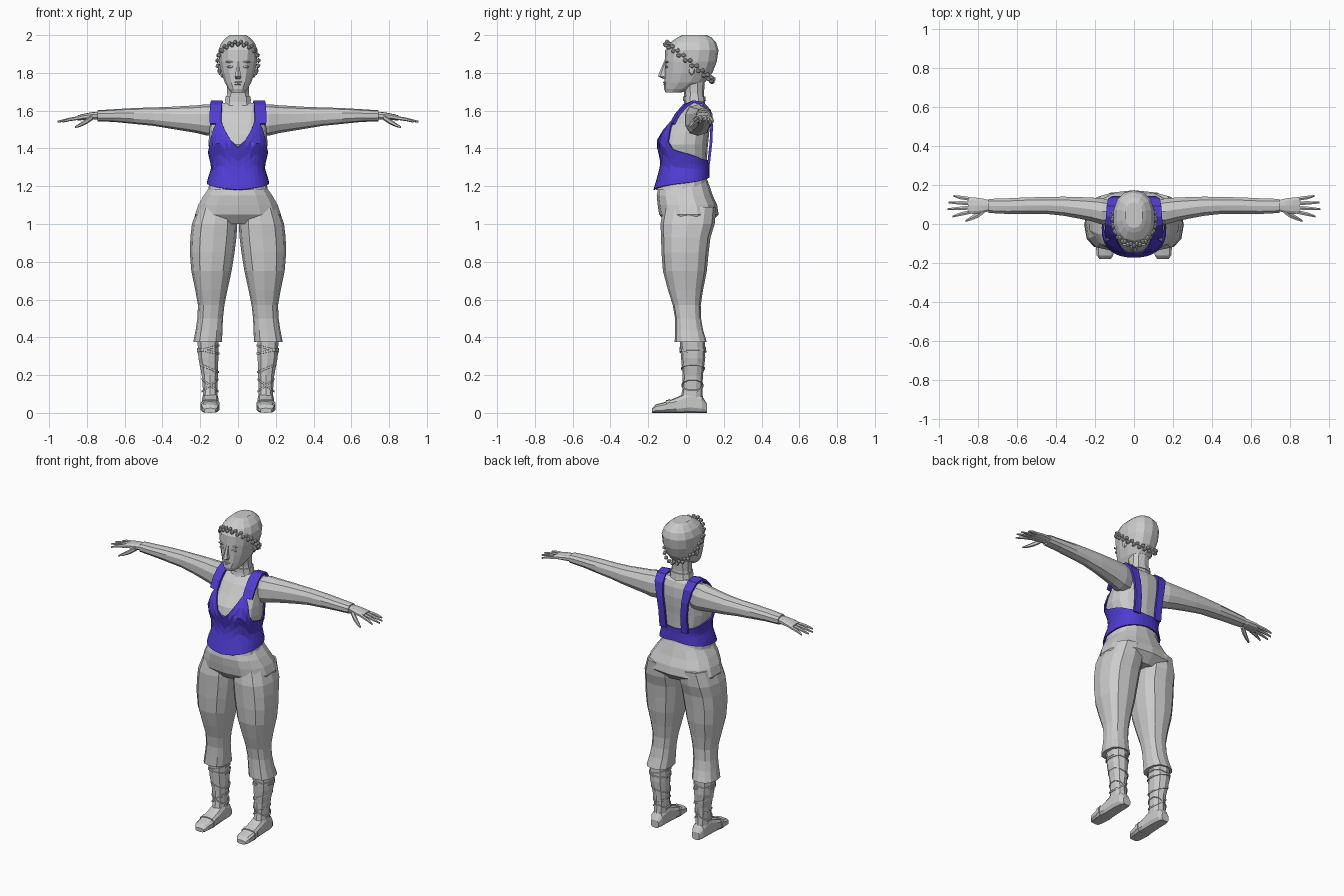
import bpy, bmesh, math
from mathutils import Vector, Matrix


def material(name, rgb):
    m = bpy.data.materials.new(name)
    m.diffuse_color = (*rgb, 1)
    return m


GREY = material("light_grey", (0.6, 0.6, 0.6))
BLUE = material("violet_blue", (0.08, 0.045, 0.65))


def finish(name, bm, mat=GREY, mirror=False, thick=0):
    bmesh.ops.recalc_face_normals(bm, faces=bm.faces)
    mesh = bpy.data.meshes.new(name)
    bm.to_mesh(mesh)
    bm.free()
    ob = bpy.data.objects.new(name, mesh)
    bpy.context.collection.objects.link(ob)
    mesh.materials.append(mat)
    if thick:
        s = ob.modifiers.new("thickness", "SOLIDIFY")
        s.thickness, s.offset = thick, 0
    if mirror:
        ob.modifiers.new("mirror", "MIRROR")
    return ob


def spow(v, p):
    return math.copysign(abs(v) ** p, v)


def ring(axis, pos, a0, a1, b0, b1, n=10, p=0.85):
    """Rounded cross-section at pos on an axis, spanning a0..a1 by b0..b1."""
    pts = []
    for i in range(n):
        t = 2 * math.pi * i / n
        a = (a0 + a1) / 2 + (a1 - a0) / 2 * spow(math.sin(t), p)
        b = (b0 + b1) / 2 - (b1 - b0) / 2 * spow(math.cos(t), p)
        pts.append(Vector({"x": (pos, a, b), "y": (a, pos, b), "z": (a, b, pos)}[axis]))
    return pts


def skin(rows, closed=True, caps=True):
    """Bridge successive rows of points with quads."""
    bm = bmesh.new()
    vs = [[bm.verts.new(p) for p in r] for r in rows]
    n = len(vs[0])
    for r, s in zip(vs, vs[1:]):
        for i in range(n if closed else n - 1):
            j = (i + 1) % n
            bm.faces.new((r[i], r[j], s[j], s[i]))
    if caps:
        bm.faces.new(vs[0])
        bm.faces.new(vs[-1])
    return bm


def loft(name, axis, rows, mirror=False, n=10, p=0.85, mat=GREY):
    return finish(name, skin([ring(axis, *r, n=n, p=p) for r in rows]), mat, mirror)


def sym(rows):
    """Turn (z, half width, front, back) into full ring extents."""
    return [(z, -w, w, f, b) for z, w, f, b in rows]


def blobs(name, items, mirror=False, sub=1):
    bm = bmesh.new()
    for loc, size in items:
        m = Matrix.Translation(loc) @ Matrix.Diagonal((*size, 1))
        bmesh.ops.create_icosphere(bm, subdivisions=sub, radius=1, matrix=m)
    return finish(name, bm, GREY, mirror)


def interp(keys, t):
    """Linear interpolation through rows whose first item is the key."""
    for a, b in zip(keys, keys[1:]):
        if t <= b[0]:
            f = max(0, (t - a[0]) / (b[0] - a[0]))
            return [u + (v - u) * f for u, v in zip(a[1:], b[1:])]
    return list(keys[-1][1:])


# Torso, neck and choker
TORSO = [(1.18, .158, -.16, .115), (1.23, .15, -.145, .112), (1.30, .128, -.125, .11),
         (1.36, .142, -.122, .112), (1.42, .157, -.148, .116), (1.47, .153, -.135, .122),
         (1.53, .148, -.09, .126), (1.59, .147, -.048, .122), (1.625, .142, -.012, .11),
         (1.64, .125, .01, .09)]
loft("torso", "z", sym(TORSO), n=16, p=0.8)
loft("neck", "z", sym([(1.60, .085, -.02, .11), (1.645, .07, -.01, .10),
                       (1.69, .06, -.01, .095), (1.76, .06, -.02, .10)]))
loft("choker", "z", sym([(1.65, .073, -.016, .105), (1.675, .068, -.016, .102)]))

# Bodice wrapped over the torso with a plunging neckline and low armholes
TOP = [(0, 1.405), (11, 1.45), (21, 1.50), (30, 1.545), (45, 1.535), (55, 1.47),
       (65, 1.40), (90, 1.375), (130, 1.345), (180, 1.33)]
BOTTOM = [(0, 1.18), (90, 1.215), (180, 1.25)]
rows = [[] for _ in range(7)]
for deg in range(0, 360, 10):
    d = min(deg, 360 - deg)
    lo, hi = interp(BOTTOM, d)[0], interp(TOP, d)[0]
    t = math.radians(deg)
    for k, row in enumerate(rows):
        z = lo + (hi - lo) * k / 6
        w, f, b = interp(TORSO, z)
        w, f, b = w + .009, f - .009, b + .009
        row.append(Vector((w * spow(math.sin(t), .8),
                           (f + b) / 2 - (b - f) / 2 * spow(math.cos(t), .8), z)))
finish("bodice", skin(rows, caps=False), BLUE, thick=.008)

# Shoulder straps: inner x, outer x, y, z
STRAP = [(.088, .148, -.08, 1.53), (.088, .149, -.053, 1.58), (.085, .147, -.012, 1.627),
         (.082, .143, .04, 1.648), (.08, .14, .09, 1.64), (.075, .132, .125, 1.60),
         (.066, .112, .136, 1.52), (.056, .10, .132, 1.43), (.054, .10, .12, 1.32)]
finish("shoulder_strap", skin([[Vector((a, y, z)), Vector((b, y + (.015 if y < 0 else 0), z))]
                               for a, b, y, z in STRAP], closed=False, caps=False),
       BLUE, True, .014)

# Trousers: hips and legs
loft("trouser_hips", "z", sym([(1.235, .13, -.12, .112), (1.20, .15, -.145, .125),
                               (1.15, .186, -.155, .142), (1.10, .215, -.15, .165),
                               (1.05, .232, -.142, .173), (1.0, .215, -.10, .12)]), n=14, p=.8)
loft("trouser_leg", "z", [(1.09, .01, .212, -.12, .16), (1.0, .004, .244, -.135, .152),
                          (.93, .008, .252, -.132, .13), (.85, .018, .255, -.13, .12),
                          (.75, .034, .247, -.122, .11), (.65, .056, .226, -.095, .09),
                          (.57, .072, .212, -.07, .078), (.50, .08, .215, -.058, .08),
                          (.44, .082, .224, -.058, .09), (.375, .085, .237, -.06, .11)],
     True, n=12, p=.8)

# Lower legs and feet
CALF = [(.07, .108, .188, -.03, .09), (.13, .107, .188, -.018, .086),
        (.20, .104, .194, -.018, .09), (.29, .102, .212, -.026, .102),
        (.40, .102, .218, -.034, .10)]
loft("lower_leg", "z", CALF, True)
loft("foot", "y", [(.11, .12, .172, 0, .05), (.085, .108, .186, 0, .09),
                   (.02, .104, .19, 0, .115), (-.05, .101, .192, 0, .082),
                   (-.12, .10, .196, 0, .055), (-.16, .105, .192, 0, .045),
                   (-.18, .118, .178, 0, .025)], True, p=.6)

# Tilted laces around the lower legs, and a toe strap
for z0, tilt in ((.14, .03), (.14, -.03), (.23, .02), (.32, .012), (.335, -.015)):
    x0, x1, y0, y1 = interp(CALF, z0)
    band = []
    for dz, g in ((0, .001), (.001, .006), (.011, .006), (.012, .001)):
        pts = ring("z", z0 + dz, x0 - g, x1 + g, y0 - g, y1 + g)
        for q in pts:
            q.z += tilt * (q.x - (x0 + x1) / 2) / (x1 - x0) * 2
        band.append(pts)
    finish("ankle_lace", skin(band, caps=False), GREY, True)
loft("toe_strap", "y", [(-.085, .096, .199, 0, .073), (-.105, .096, .2, 0, .067)], True, p=.6)

# Arms, reaching straight out to the sides
loft("arm", "x", [(.11, .0, .12, 1.47, 1.63), (.165, -.005, .135, 1.468, 1.634),
                  (.22, .012, .138, 1.482, 1.628), (.28, .025, .14, 1.492, 1.625),
                  (.36, .04, .142, 1.505, 1.62), (.45, .05, .14, 1.52, 1.617),
                  (.55, .05, .138, 1.53, 1.614), (.65, .05, .133, 1.54, 1.608),
                  (.745, .055, .13, 1.544, 1.602)], True)

# Hands: palm, four fingers and thumb
loft("palm", "x", [(.73, .068, .12, 1.552, 1.595), (.775, .055, .132, 1.552, 1.592),
                   (.82, .05, .138, 1.55, 1.583), (.85, .052, .138, 1.547, 1.575)], True)
for k, (tip, spread) in enumerate(((.93, -.024), (.955, -.008), (.95, .004), (.925, .016))):
    y = .062 + .022 * k
    loft("finger", "x", [(.835, y - .011, y + .011, 1.552, 1.573),
                         (.89, y - .01 + spread * .5, y + .01 + spread * .5, 1.545, 1.563),
                         (tip, y - .005 + spread, y + .005 + spread, 1.537, 1.547)],
         True, n=6)
loft("thumb", "x", [(.77, .05, .085, 1.55, 1.58), (.80, .03, .062, 1.53, 1.56),
                    (.835, .017, .04, 1.514, 1.536), (.862, .01, .022, 1.508, 1.518)],
     True, n=6)

# Head
loft("head", "z", sym([(1.695, .035, -.108, -.03), (1.715, .052, -.116, .035),
                       (1.75, .072, -.115, .10), (1.80, .09, -.114, .14),
                       (1.86, .103, -.113, .163), (1.92, .106, -.11, .172),
                       (1.96, .09, -.085, .16), (1.988, .062, -.045, .135),
                       (2.0, .045, -.02, .11)]), n=14, p=.85)

# Face: nose, lips, eyes, brows and ears
loft("nose", "z", sym([(1.768, .013, -.118, -.09), (1.782, .02, -.148, -.09),
                       (1.80, .014, -.142, -.09), (1.862, .009, -.116, -.09)]), n=6)
blobs("lips", [((0, -.112, 1.75), (.026, .011, .006)), ((0, -.111, 1.74), (.021, .011, .006))])
blobs("eye", [((.042, -.102, 1.832), (.02, .01, .008))], True)
blobs("brow", [((.044, -.1, 1.858), (.026, .012, .006))], True)
blobs("ear", [((.098, .03, 1.815), (.01, .018, .03))], True)

# Braided hair band: two alternating rows of strands around a tilted loop
strands = []
for k in range(44):
    t = 2 * math.pi * k / 44
    side = .007 if k % 2 else -.007
    y = .018 - .124 * math.cos(t)
    z = 1.957 - .8 * (y + .105)
    strands.append(((.109 * math.sin(t), y + side * .6, z + side), (.012, .014, .013)))
blobs("hair_braid", strands)
